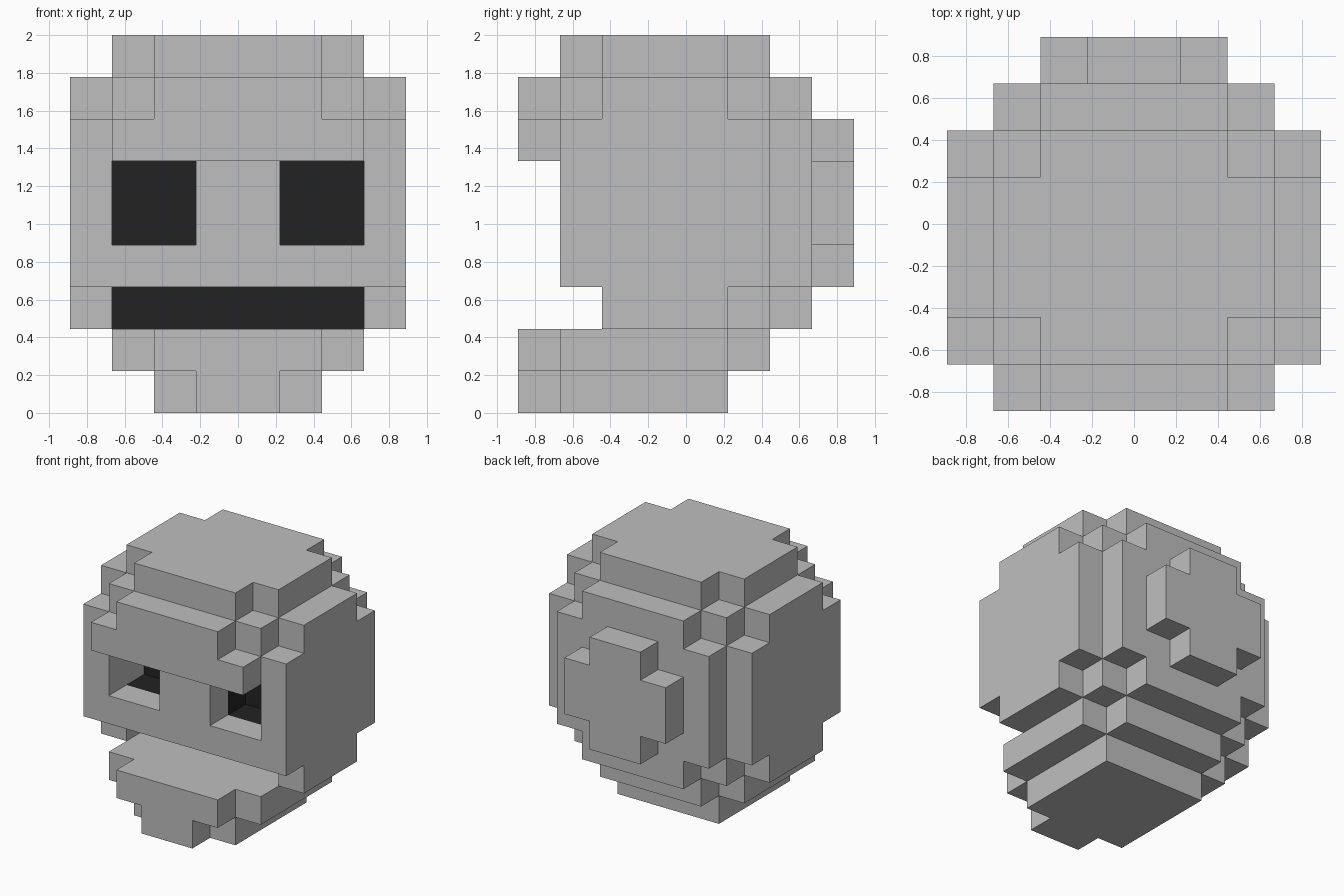
import bpy, bmesh
from mathutils import Vector

U = 2 / 9  # size of one block

cube = bpy.data.objects.get("Cube")
if cube:
    bpy.data.objects.remove(cube, do_unlink=True)


def material(name, value):
    mat = bpy.data.materials.new(name)
    mat.use_nodes = True
    color = (value, value, value, 1)
    mat.diffuse_color = color
    mat.node_tree.nodes["Principled BSDF"].inputs["Base Color"].default_value = color
    return mat


GREY = material("light_grey", 0.52)
DARK = material("near_black", 0.016)


def box(half_width, y0, y1, z0, z1):
    """Blocks of a box that is symmetric about x = 0, in block units."""
    return {(x, y, z) for x in range(-half_width, half_width)
            for y in range(y0, y1) for z in range(z0, z1)}


def stack(*boxes):
    return set().union(*(box(*b) for b in boxes))


# Rounded head, built from stepped layers
head = stack(
    (4, -2, 1, 2, 3), (3, -2, 2, 2, 3), (2, -2, 3, 2, 3),
    (4, -3, 2, 3, 7), (3, -3, 3, 3, 7),
    (4, -2, 1, 7, 8), (3, -3, 2, 7, 8), (2, -3, 3, 7, 8),
    (3, -2, 1, 8, 9), (2, -3, 2, 8, 9))

# Eye sockets and mouth, two blocks deep
eyes = box(3, -3, -1, 4, 6) - box(1, -3, -1, 4, 6)
mouth = box(3, -3, -1, 2, 3)
head -= eyes | mouth

# Dark core that shows inside the eyes and mouth
core = head & box(3, -2, 0, 2, 7)
head -= core

parts = {
    "head": (head, GREY),
    "inner_core": (core, DARK),
    "brow": (stack((3, -4, -3, 6, 7), (2, -4, -3, 7, 8)), GREY),
    "jaw": (stack((2, -3, 1, 0, 1), (1, -4, -3, 0, 1),
                  (3, -3, 1, 1, 2), (2, -4, 2, 1, 2)), GREY),
    "back_knob": (stack((1, 3, 4, 3, 7), (2, 3, 4, 4, 6)), GREY),
}
solid = set().union(*(cells for cells, mat in parts.values()))


def build(name, cells, mat):
    """Make the outer skin of a group of blocks, with flat areas merged."""
    bm = bmesh.new()
    verts = {}

    def vert(p):
        key = tuple(round(c) for c in p)
        if key not in verts:
            verts[key] = bm.verts.new(Vector(key) * U)
        return verts[key]

    for cell in sorted(cells):
        for axis in range(3):
            for side in (0, 1):
                step = [0, 0, 0]
                step[axis] = 2 * side - 1
                if tuple(c + s for c, s in zip(cell, step)) in solid:
                    continue
                a, b = Vector((0, 0, 0)), Vector((0, 0, 0))
                a[(axis + 1) % 3] = b[(axis + 2) % 3] = 1
                start = Vector(cell)
                start[axis] += side
                ring = [start, start + a, start + a + b, start + b]
                if not side:
                    ring.reverse()
                bm.faces.new([vert(p) for p in ring])

    bmesh.ops.dissolve_limit(bm, angle_limit=0.01, verts=bm.verts[:], edges=bm.edges[:])
    mesh = bpy.data.meshes.new(name)
    bm.to_mesh(mesh)
    bm.free()
    mesh.materials.append(mat)
    obj = bpy.data.objects.new(name, mesh)
    bpy.context.collection.objects.link(obj)


for name, (cells, mat) in parts.items():
    build(name, cells, mat)
